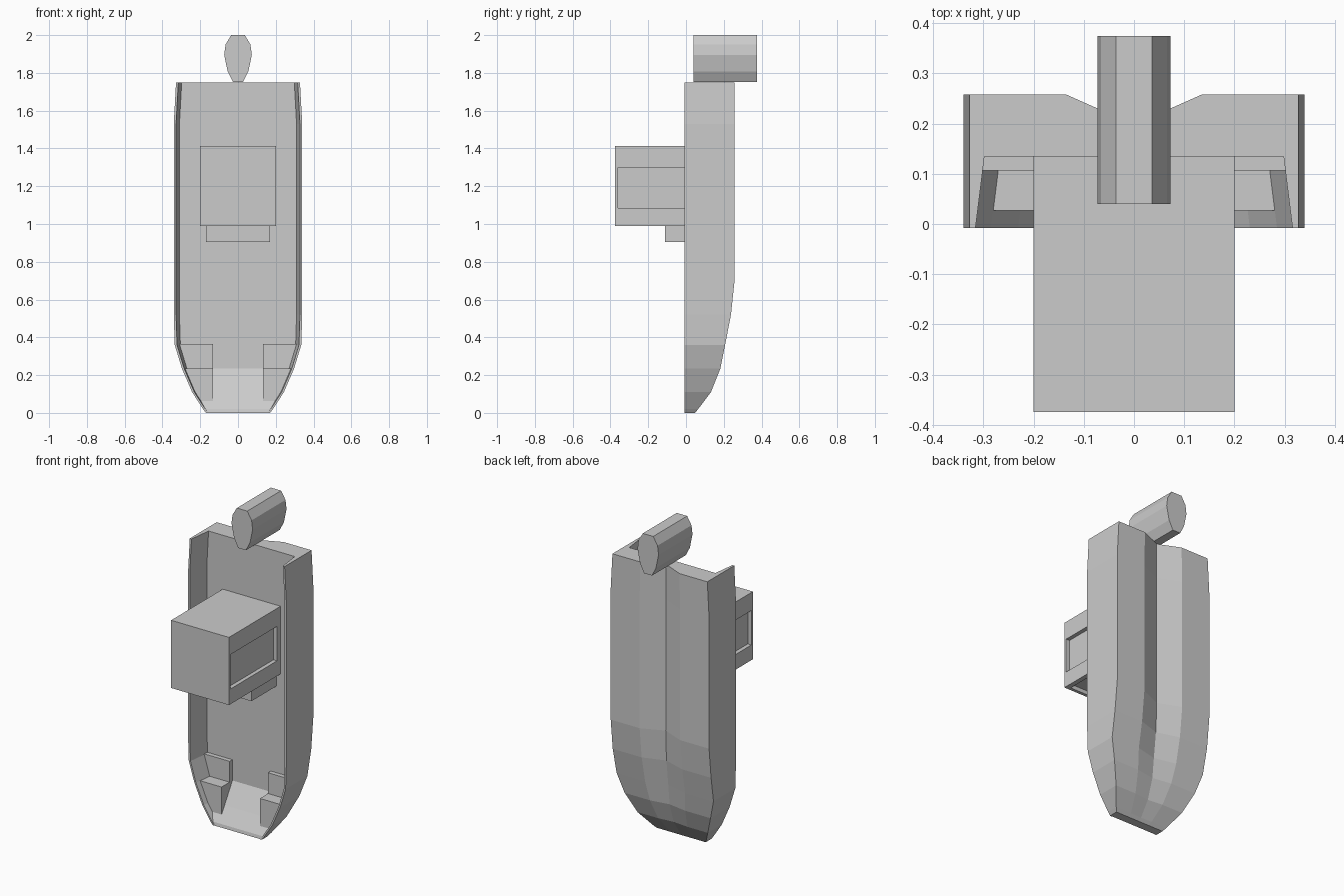
import bpy, bmesh

if "Cube" in bpy.data.objects:
    bpy.data.objects.remove(bpy.data.objects["Cube"])


def make(name, verts, faces):
    bm = bmesh.new()
    vs = [bm.verts.new(v) for v in verts]
    for f in faces:
        bm.faces.new([vs[i] for i in f])
    bmesh.ops.recalc_face_normals(bm, faces=bm.faces[:])
    me = bpy.data.meshes.new(name)
    bm.to_mesh(me)
    bm.free()
    ob = bpy.data.objects.new(name, me)
    bpy.context.collection.objects.link(ob)
    return ob


def loft(name, rings):
    n = len(rings[0])
    faces = [[r * n + i, r * n + (i + 1) % n, (r + 1) * n + (i + 1) % n, (r + 1) * n + i]
             for r in range(len(rings) - 1) for i in range(n)]
    faces += [list(range(n)), list(range((len(rings) - 1) * n, len(rings) * n))]
    return make(name, [v for r in rings for v in r], faces)


def prism(name, pts, y0):
    # pts: (x, z, back y), front face flat at y0
    return loft(name, [[(x, y0, z) for x, z, b in pts], [(x, b, z) for x, z, b in pts]])


def box(name, x0, x1, y0, y1, z0, z1):
    return prism(name, [(x0, z0, y1), (x1, z0, y1), (x1, z1, y1), (x0, z1, y1)], y0)


# Hull: stations of (z, half width, bottom y, floor y, keel groove depth)
RIM = -0.008
stations = [
    (0.00, 0.170, 0.048, -0.006, 0.000),
    (0.02, 0.185, 0.064, -0.002, 0.002),
    (0.11, 0.243, 0.132, 0.058, 0.010),
    (0.235, 0.297, 0.182, 0.135, 0.020),
    (0.36, 0.335, 0.207, 0.135, 0.032),
    (0.52, 0.340, 0.238, 0.135, 0.045),
    (0.71, 0.340, 0.258, 0.135, 0.058),
    (1.53, 0.340, 0.258, 0.135, 0.060),
    (1.75, 0.328, 0.258, 0.135, 0.060),
]
rings = []
for z, w, b, f, d in stations:
    n = 0.14 * w / 0.34
    k = w - 0.012 - 0.018 * (f - RIM) / 0.143
    half = [(n, b), (w, b), (w, RIM), (w - 0.012, RIM), (k, f)]
    ring = [(0, b - d)] + half + [(-x, y) for x, y in reversed(half)]
    rings.append([(x, y, z) for x, y in ring])
loft("hull", rings)

# Stepped bow seats on both sides
for side, s in (("right", 1), ("left", -1)):
    upper = [(0.133, 0.235), (0.133, 0.365), (0.318, 0.365), (0.285, 0.235)]
    prism("upper_bow_seat_" + side, [(s * x, z, 0.145) for x, z in upper], 0.107)
    lower = [(0.133, 0.02, 0.03), (0.133, 0.11, 0.07), (0.133, 0.235, 0.145),
             (0.283, 0.235, 0.145), (0.23, 0.11, 0.07), (0.167, 0.02, 0.03)]
    prism("lower_bow_seat_" + side, [(s * x, z, b) for x, z, b in lower], 0.027)

# Cabin with recessed side windows and windscreen
cabin = box("cabin", -0.2, 0.2, -0.375, 0.14, 0.99, 1.413)
cutters = [
    box("window_cutter_right", 0.175, 0.25, -0.36, 0.1, 1.085, 1.3),
    box("window_cutter_left", -0.25, -0.175, -0.36, 0.1, 1.085, 1.3),
    box("windscreen_cutter", -0.17, 0.17, -0.355, -0.13, 0.95, 1.015),
]
for c in cutters:
    c.hide_render = True
    c.hide_viewport = True
    m = cabin.modifiers.new(c.name, 'BOOLEAN')
    m.operation = 'DIFFERENCE'
    m.solver = 'EXACT'
    m.object = c

# Console ahead of the cabin
box("console", -0.17, 0.17, -0.11, 0.14, 0.905, 0.995)

# Outboard motor: faceted cowl running along y
half = [(0.036, 2.0), (0.066, 1.95), (0.073, 1.895), (0.055, 1.808), (0.027, 1.753)]
outline = half + [(-x, z) for x, z in reversed(half)]
prism("outboard_motor", [(x, z, 0.375) for x, z in outline], 0.04)
